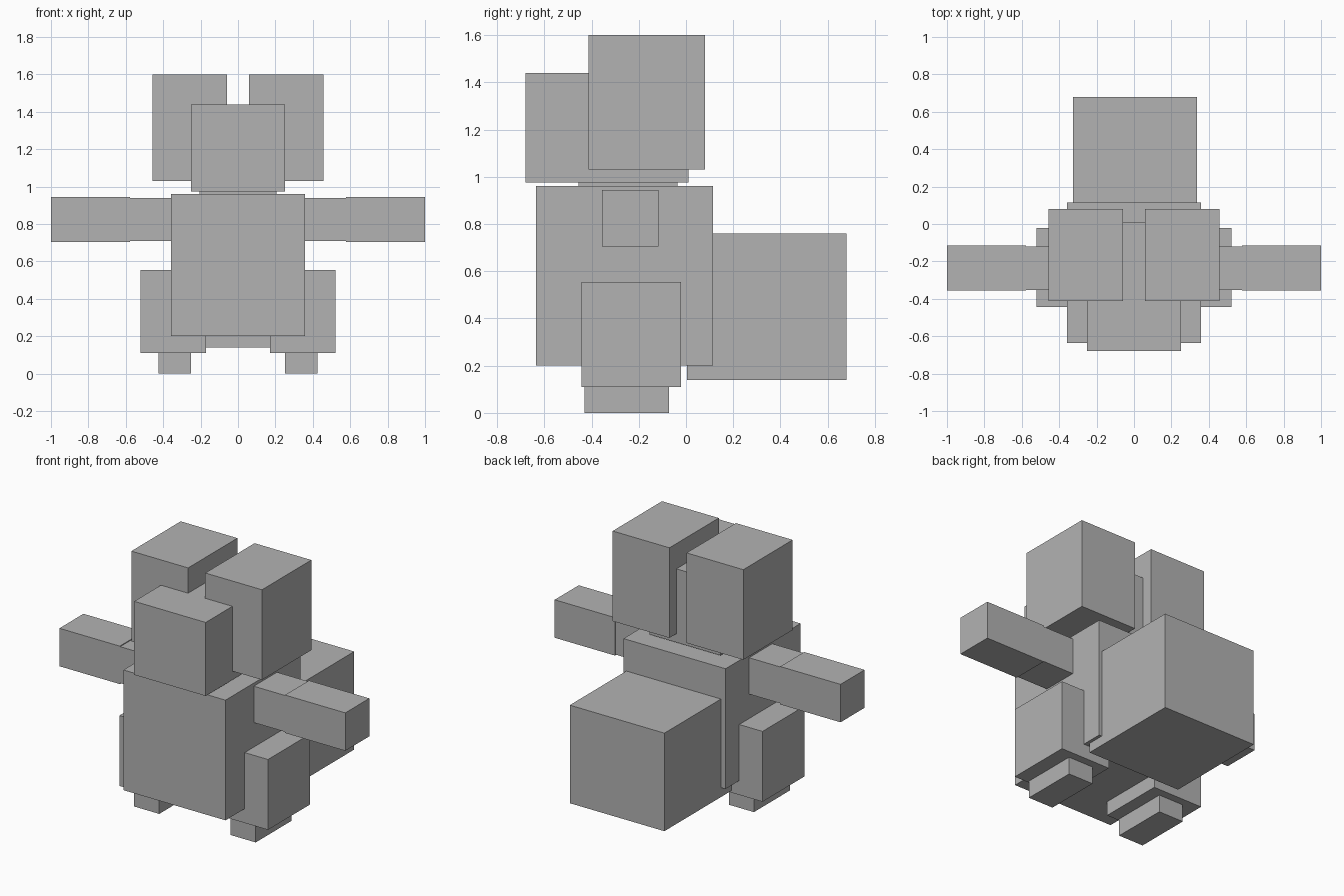
import bpy

cube = bpy.data.objects.get("Cube")
if cube:
    bpy.data.objects.remove(cube, do_unlink=True)

# Single plain colour
GREY = (0.45, 0.45, 0.45, 1.0)
grey = bpy.data.materials.new("plain grey")
grey.use_nodes = True
grey.diffuse_color = GREY
grey.node_tree.nodes["Principled BSDF"].inputs["Base Color"].default_value = GREY


def box(name, x, y, z):
    """Add a box from its (min, max) range on each axis."""
    ranges = (x, y, z)
    bpy.ops.mesh.primitive_cube_add(size=1, location=[(a + b) / 2 for a, b in ranges])
    obj = bpy.context.object
    obj.name = name
    obj.scale = [b - a for a, b in ranges]
    bpy.ops.object.transform_apply(location=False, rotation=False, scale=True)
    obj.data.materials.append(grey)
    return obj


def pair(name, x, y, z):
    """Add a left box and its mirrored right twin."""
    box("left_" + name, x, y, z)
    box("right_" + name, (-x[1], -x[0]), y, z)


# Trunk, tail, neck and head
box("body", (-0.357, 0.357), (-0.635, 0.115), (0.2, 0.96))
box("tail", (-0.325, 0.337), (0.005, 0.68), (0.14, 0.76))
box("neck", (-0.207, 0.207), (-0.455, -0.035), (0.9, 1.05))
box("head", (-0.25, 0.25), (-0.68, 0.01), (0.975, 1.44))

# Ears
pair("ear", (0.06, 0.457), (-0.413, 0.08), (1.03, 1.6))

# Arms
pair("upper_arm", (0.3, 0.6), (-0.352, -0.12), (0.71, 0.94))
pair("forearm", (0.578, 1.0), (-0.356, -0.116), (0.705, 0.945))

# Legs
pair("thigh", (0.17, 0.52), (-0.443, -0.022), (0.11, 0.555))
pair("foot", (0.25, 0.425), (-0.43, -0.072), (0.0, 0.115))
